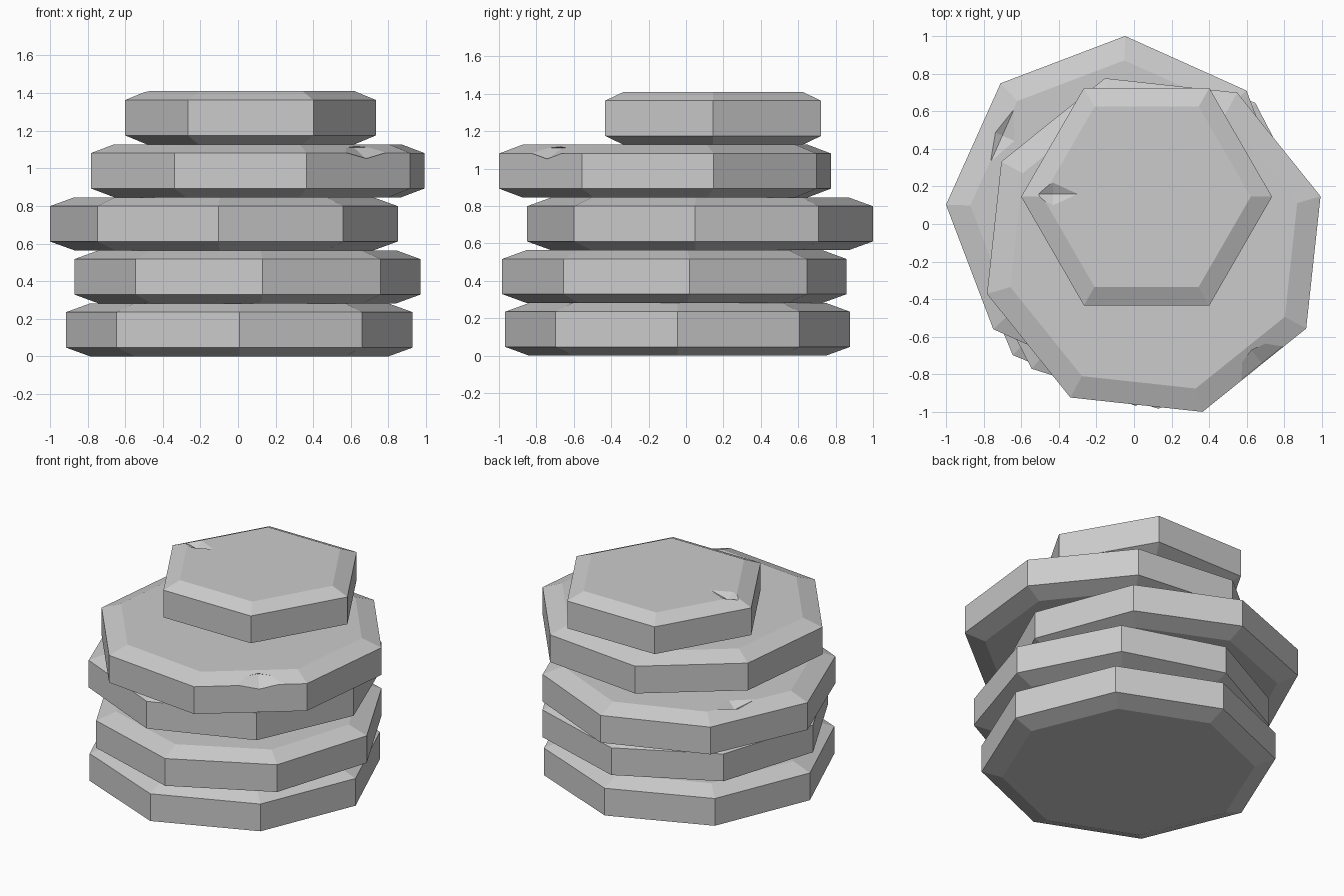
import bpy, bmesh
from math import radians, cos, sin, pi

if "Cube" in bpy.data.objects:
    bpy.data.objects.remove(bpy.data.objects["Cube"])

LAYER = 0.282      # slab thickness
CHAMFER = 0.047    # height of sloped rim


def slab(name, level, x, y, radius, sides, turn, rim):
    bm = bmesh.new()
    z0 = level * LAYER
    profile = [(rim, 0), (1, CHAMFER), (1, LAYER - CHAMFER), (rim, LAYER)]
    rings = []
    for scale, z in profile:
        ring = []
        for i in range(sides):
            a = radians(turn) + 2 * pi * i / sides
            ring.append(bm.verts.new((x + radius * scale * cos(a),
                                      y + radius * scale * sin(a), z0 + z)))
        rings.append(ring)
    for low, high in zip(rings, rings[1:]):
        for i in range(sides):
            j = (i + 1) % sides
            bm.faces.new((low[i], low[j], high[j], high[i]))
    bm.faces.new(rings[0][::-1])
    bm.faces.new(rings[-1])
    return finish(name, bm)


def finish(name, bm):
    bmesh.ops.recalc_face_normals(bm, faces=bm.faces)
    mesh = bpy.data.meshes.new(name)
    bm.to_mesh(mesh)
    bm.free()
    obj = bpy.data.objects.new(name, mesh)
    bpy.context.collection.objects.link(obj)
    return obj


def chip(target, location, size, turn):
    # Small octahedral nick cut from a slab's upper edge
    bm = bmesh.new()
    bmesh.ops.create_uvsphere(bm, u_segments=4, v_segments=2, radius=1)
    cutter = finish(target.name + "_chip_cutter", bm)
    cutter.location, cutter.scale = location, size
    cutter.rotation_euler.z = radians(turn)
    cutter.hide_render = True
    cutter.hide_set(True)
    cutter.display_type = 'WIRE'
    mod = target.modifiers.new("chip", 'BOOLEAN')
    mod.operation, mod.object, mod.solver = 'DIFFERENCE', cutter, 'EXACT'


# Stack of slabs, bottom to top
slab("bottom_slab", 0, 0.007, -0.045, 0.922, 8, 0, 0.86)
slab("second_slab", 1, 0.05, -0.062, 0.924, 8, 5, 0.86)
third = slab("third_slab", 2, -0.075, 0.075, 0.925, 8, -1.7, 0.86)
fourth = slab("fourth_slab", 3, 0.105, -0.112, 0.924, 8, 16.3, 0.86)
top = slab("top_slab", 4, 0.067, 0.145, 0.667, 6, 0, 0.83)

# Chipped edges
chip(third, (-0.70, 0.47, 0.846), (0.15, 0.07, 0.035), 66)
chip(fourth, (0.68, -0.74, 1.11), (0.26, 0.10, 0.06), 39)
chip(top, (-0.43, 0.16, 1.41), (0.13, 0.06, 0.03), 0)
